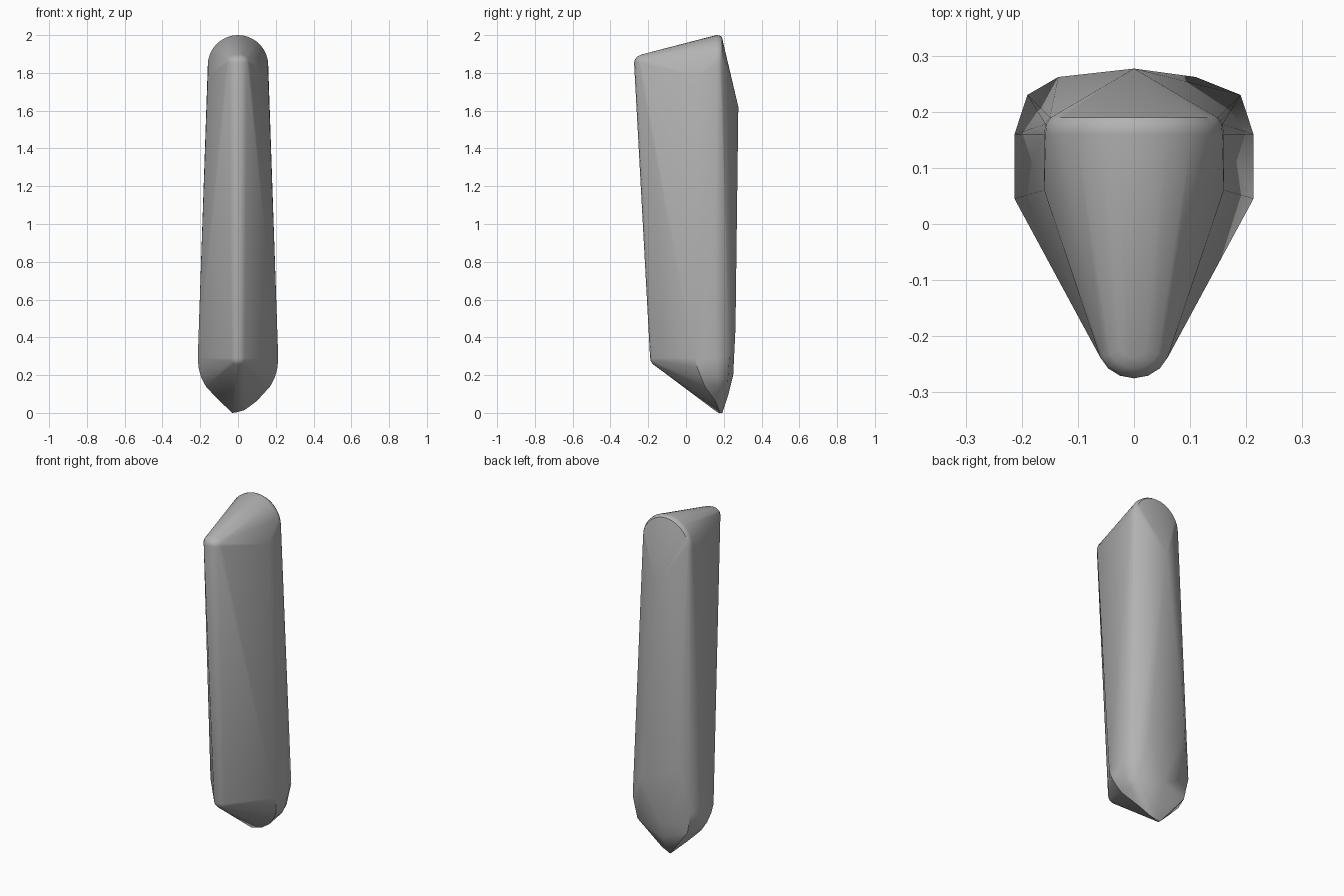
import bpy, bmesh
from math import sin, cos, pi, radians

cube = bpy.data.objects.get("Cube")
if cube:
    bpy.data.objects.remove(cube)

grey = bpy.data.materials.new("stone_grey")
grey.use_nodes = True
tone = (0.45, 0.45, 0.45, 1)
grey.diffuse_color = tone
grey.node_tree.nodes["Principled BSDF"].inputs["Base Color"].default_value = tone

points = []


def pair(x, y, z):
    """Add a point and its mirror image."""
    points.extend([(x, y, z), (-x, y, z)])


def arch(y, radius, steps=18):
    """Half circle that caps the top end."""
    for i in range(steps + 1):
        a = pi * i / steps
        points.append((radius * cos(a), y, 1.84 + radius * sin(a)))


def knob(y, z, rx, ry, rz, steps=16):
    """Rounded corner of the front ridge."""
    for j in range(-4, 5):
        b = pi * j / 8
        for i in range(steps):
            a = 2 * pi * i / steps
            points.append((rx * cos(a) * cos(b), y + ry * sin(a) * cos(b), z + rz * sin(b)))


# Rounded top end and its back rim
arch(0.16, 0.16)
arch(0.178, 0.158)
arch(0.19, 0.15)
pair(0.16, 0.06, 1.78)

# Front ridge, upper and lower corners
knob(-0.215, 1.855, 0.065, 0.06, 0.045)
knob(-0.14, 0.29, 0.05, 0.05, 0.045)

# Side walls curving in to the lower end
for x, front, back, z in [(0.213, 0.045, 0.16, 0.29), (0.209, 0.06, 0.16, 0.24),
                          (0.196, 0.08, 0.165, 0.19), (0.17, 0.1, 0.17, 0.14)]:
    pair(x, front, z)
    pair(x, back, z)
points.extend([(0.1, 0.155, 0.063), (0.035, 0.175, 0.015), (-0.11, 0.15, 0.075)])

# Back rim and shallow faceted back
pair(0.19, 0.23, 0.3)
pair(0.165, 0.222, 0.17)
points.extend([(0, 0.277, 1.62), (-0.135, 0.262, 0.56), (0.11, 0.262, 0.45),
               (0, 0.25, 0.2), (0, 0.225, 0.1)])

# Off-centre lower tip
points.extend([(-0.03, 0.17, 0), (-0.03, 0.192, 0), (-0.01, 0.18, 0.002)])

# Wrap the points in one solid
bm = bmesh.new()
verts = [bm.verts.new(p) for p in points]
bmesh.ops.remove_doubles(bm, verts=verts, dist=0.0005)
hull = bmesh.ops.convex_hull(bm, input=list(bm.verts))
spare = {v for v in hull["geom_interior"] + hull["geom_unused"] if isinstance(v, bmesh.types.BMVert)}
bmesh.ops.delete(bm, geom=list(spare), context="VERTS")
bmesh.ops.recalc_face_normals(bm, faces=list(bm.faces))
mesh = bpy.data.meshes.new("stone_shard")
bm.to_mesh(mesh)
bm.free()
mesh.materials.append(grey)
shard = bpy.data.objects.new("stone_shard", mesh)
bpy.context.collection.objects.link(shard)
bpy.ops.object.select_all(action="DESELECT")
shard.select_set(True)
bpy.context.view_layer.objects.active = shard
bpy.ops.object.shade_smooth_by_angle(angle=radians(35))
